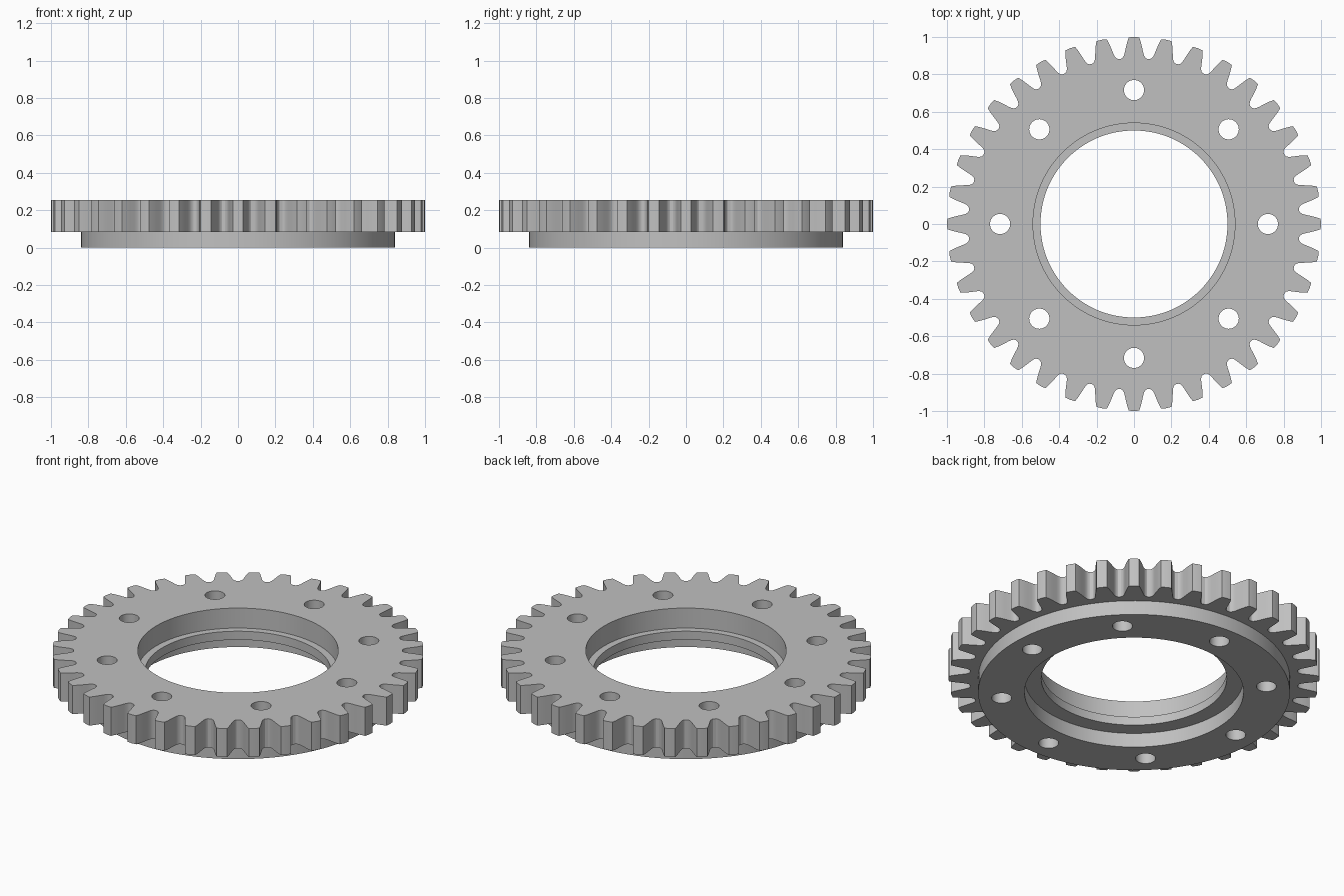
import bpy
import bmesh
from math import pi, cos, sin, radians

cube = bpy.data.objects.get("Cube")
if cube:
    bpy.data.objects.remove(cube, do_unlink=True)

TEETH = 36
BOTTOM, LEDGE, TOP = 0.085, 0.136, 0.255   # flange top, lip top, gear top

steel = bpy.data.materials.new("grey_steel")
steel.use_nodes = True
grey = (0.53, 0.53, 0.53, 1)
steel.diffuse_color = grey
steel.node_tree.nodes["Principled BSDF"].inputs["Base Color"].default_value = grey


def circle(radius, sides=128, cx=0, cy=0):
    return [(cx + radius * cos(2 * pi * i / sides), cy + radius * sin(2 * pi * i / sides))
            for i in range(sides)]


def prism(name, outline, z0, z1):
    """Solid with the given outline between two heights."""
    bm = bmesh.new()
    face = bm.faces.new([bm.verts.new((x, y, z0)) for x, y in outline])
    up = bmesh.ops.extrude_face_region(bm, geom=[face])["geom"]
    bmesh.ops.translate(bm, vec=(0, 0, z1 - z0),
                        verts=[g for g in up if isinstance(g, bmesh.types.BMVert)])
    bmesh.ops.recalc_face_normals(bm, faces=bm.faces)
    mesh = bpy.data.meshes.new(name)
    bm.to_mesh(mesh)
    bm.free()
    obj = bpy.data.objects.new(name, mesh)
    bpy.context.collection.objects.link(obj)
    mesh.materials.append(steel)
    return obj


def combine(target, other, operation):
    """Apply a boolean and discard the second solid."""
    other.hide_render = True
    mod = target.modifiers.new(operation, "BOOLEAN")
    mod.operation, mod.solver, mod.object = operation, "EXACT", other
    bpy.context.view_layer.objects.active = target
    bpy.ops.object.modifier_apply(modifier=mod.name)
    bpy.data.objects.remove(other, do_unlink=True)


# Half a tooth, tip to root: radius and half width, with a rounded root
flank = [(0.998, 0.028), (0.975, 0.036), (0.947, 0.043), (0.92, 0.049),
         (0.902, 0.054), (0.891, 0.061), (0.886, 0.069)]
tooth = [(r, -w / r) for r, w in reversed(flank)] + [(1.0, 0)] + [(r, w / r) for r, w in flank]
outline = []
for i in range(TEETH):
    turn = 2 * pi * i / TEETH
    outline += [(r * cos(turn + a), r * sin(turn + a)) for r, a in tooth]

# Toothed rim with a round flange below
gear = prism("ring_gear", outline, BOTTOM, TOP)
combine(gear, prism("flange", circle(0.84), 0, 0.17), "UNION")

# Stepped centre bore, leaving a thin inner lip
for name, radius, z0, z1 in (("bore", 0.5, -0.1, 0.4),
                             ("upper_counterbore", 0.54, LEDGE, 0.4),
                             ("lower_counterbore", 0.59, -0.1, BOTTOM)):
    combine(gear, prism(name, circle(radius), z0, z1), "DIFFERENCE")

# Bolt holes
for i in range(8):
    a = radians(45 * i)
    hole = circle(0.054, 32, 0.716 * cos(a), 0.716 * sin(a))
    combine(gear, prism("bolt_hole", hole, -0.1, 0.4), "DIFFERENCE")

bpy.ops.object.select_all(action="DESELECT")
gear.select_set(True)
bpy.context.view_layer.objects.active = gear
bpy.ops.object.shade_smooth_by_angle(angle=radians(30))
